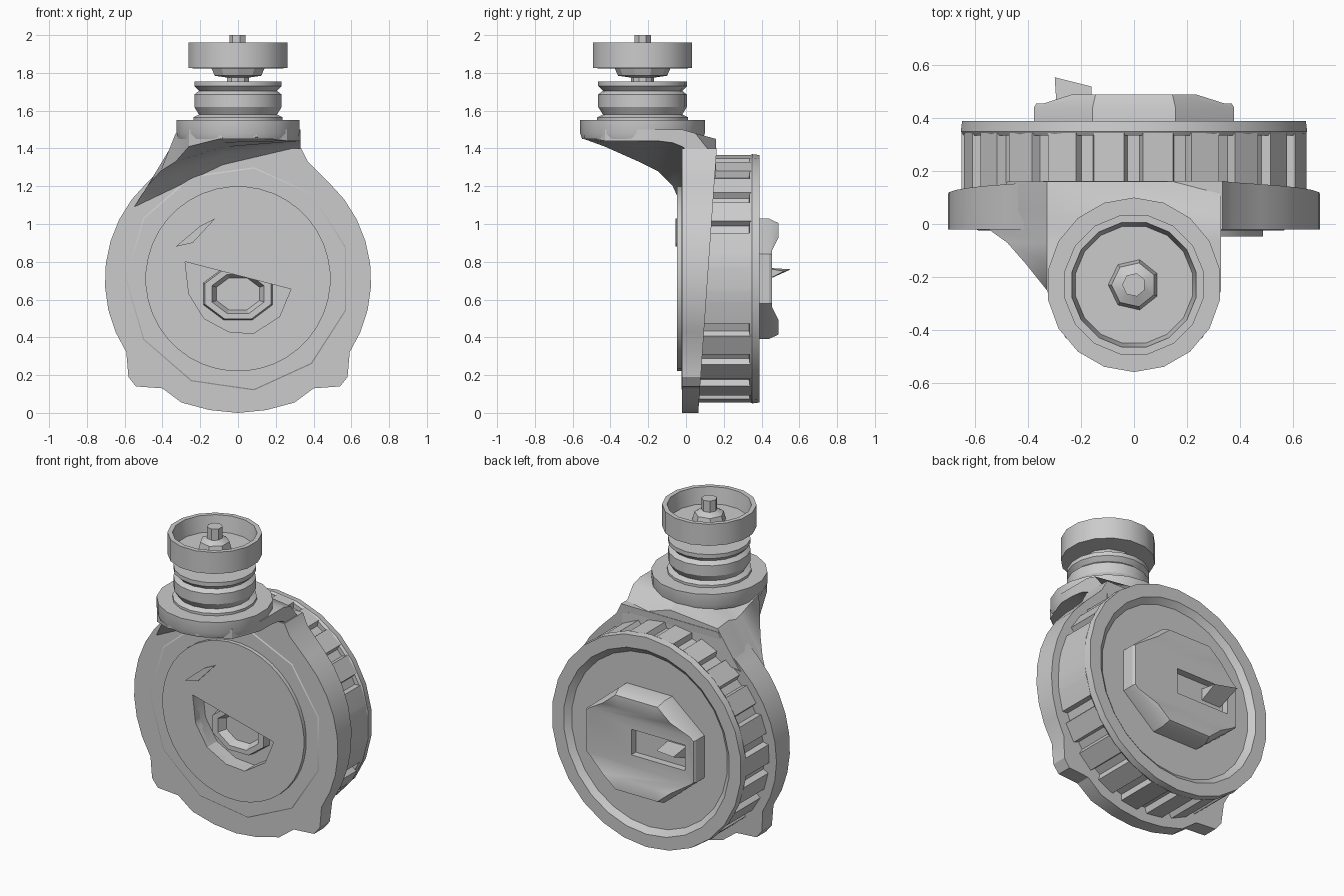
import bpy, bmesh, math

if "Cube" in bpy.data.objects:
    bpy.data.objects.remove(bpy.data.objects["Cube"])

grey = bpy.data.materials.new("light_grey")
grey.use_nodes = True
colour = (0.6, 0.6, 0.6, 1)
grey.diffuse_color = colour
for node in grey.node_tree.nodes:
    if node.type == 'BSDF_PRINCIPLED':
        node.inputs["Base Color"].default_value = colour

MID = 0.71      # height of the wheel axle
POST_Y = -0.23  # depth of the valve post
parts = []


def finish(name, bm):
    bmesh.ops.remove_doubles(bm, verts=bm.verts, dist=1e-5)
    bmesh.ops.recalc_face_normals(bm, faces=bm.faces)
    mesh = bpy.data.meshes.new(name)
    bm.to_mesh(mesh)
    bm.free()
    mesh.materials.append(grey)
    obj = bpy.data.objects.new(name, mesh)
    bpy.context.collection.objects.link(obj)
    parts.append(obj)
    return obj


def loft(name, rings, caps=True):
    """Skin matching rings of points, closing both ends."""
    bm = bmesh.new()
    rows = [[bm.verts.new(p) for p in ring] for ring in rings]
    n = len(rows[0])
    for a, b in zip(rows, rows[1:]):
        for i in range(n):
            j = (i + 1) % n
            bm.faces.new((a[i], a[j], b[j], b[i]))
    if caps:
        bm.faces.new(rows[0])
        bm.faces.new(rows[-1])
    return finish(name, bm)


def prism(name, outline, front, back):
    """Extrude an x-z outline along y; back may depend on height."""
    depth = back if callable(back) else (lambda z: back)
    return loft(name, [[(x, front, z) for x, z in outline],
                       [(x, depth(z), z) for x, z in outline]])


def lathe(name, profile, sides, axle=None, sz=1, closed=False):
    """Spin (radius, height) points about the post, or about an axle along y."""
    rings = []
    for r, h in profile + (profile[:1] if closed else []):
        ring = []
        for i in range(sides):
            a = math.tau * (i + 0.5) / sides
            u, v = max(r, 0.001) * math.cos(a), max(r, 0.001) * math.sin(a) * sz
            ring.append((u, POST_Y + v, h) if axle is None else (u, h, axle + v))
        rings.append(ring)
    return loft(name, rings, not closed)


def cut(targets, cutter):
    """Subtract the cutter from each target, then remove it."""
    for target in targets:
        mod = target.modifiers.new("cut", 'BOOLEAN')
        mod.operation = 'DIFFERENCE'
        mod.solver = 'EXACT'
        mod.object = cutter
        bpy.context.view_layer.objects.active = target
        bpy.ops.object.modifier_apply(modifier=mod.name)
    parts.remove(cutter)
    bpy.data.objects.remove(cutter)


# Body plate: round sides, two feet low down, shoulders towards the neck
arc = [(0.705 * math.cos(a), 0.705 + 0.705 * math.sin(a))
       for a in (math.radians(-33 + 10 * i) for i in range(9))]
half = [(0.15, 0.015), (0.3, 0.055), (0.4, 0.13), (0.54, 0.14), (0.58, 0.19)] + arc
half += [(0.37, 1.33), (0.335, 1.4)]
outline = [(0, 0)] + half + [(-x, z) for x, z in reversed(half)]
body = prism("body_plate", outline, -0.02, lambda z: 0.065 + 0.07 * z)

# Front cover on a thin many-sided surround
cover = lathe("front_cover", [(0, 0), (0.49, 0), (0.49, -0.048), (0, -0.048)], 40, MID)
lathe("cover_surround", [(0.6, -0.018), (0.59, -0.024), (0.48, -0.024), (0.48, -0.018)],
      11, MID, closed=True)

# Half-round window through the cover
window = [(-0.28, 0.8), (0.28, 0.655), (0.22, 0.51), (0.08, 0.42),
          (-0.05, 0.43), (-0.18, 0.5), (-0.26, 0.63)]
cut((body, cover), prism("window_cutter", window, -0.2, 0.05))
lathe("window_bushing", [(0.2, 0.055), (0.19, 0.0), (0.15, 0.0), (0.12, 0.055)],
      8, 0.63, sz=0.75, closed=True)
prism("cover_mark", [(-0.33, 0.88), (-0.24, 0.9), (-0.12, 1.03), (-0.2, 0.99)],
      -0.056, -0.047)

# Neck arm: y, left edge, left underside, half width, right underside, left and right top
stations = [(-0.54, -0.1, 1.45, 0.1, 1.46, 1.5, 1.5),
            (-0.43, -0.26, 1.41, 0.26, 1.44, 1.5, 1.5),
            (-0.25, -0.33, 1.33, 0.33, 1.44, 1.48, 1.5),
            (-0.15, -0.41, 1.28, 0.33, 1.44, 1.45, 1.5),
            (-0.07, -0.48, 1.2, 0.33, 1.43, 1.42, 1.5),
            (-0.02, -0.55, 1.09, 0.33, 1.41, 1.41, 1.5),
            (0.05, -0.55, 1.09, 0.33, 1.36, 1.43, 1.48),
            (0.16, -0.48, 1.2, 0.33, 1.25, 1.42, 1.34)]
loft("neck_arm", [[(left, y, low), (-0.08, y, 0.3 * low + 0.7 * right), (w, y, right),
                   (w, y, top), (0, y, max(top, 1.45)), (-w, y, left_top)]
                  for y, left, low, w, right, left_top, top in stations])

# Post: flange, threaded collar, stem and open cup
lathe("post_flange", [(0, 1.44), (0.32, 1.45), (0.33, 1.48), (0.33, 1.55), (0, 1.55)], 18)
lathe("threaded_collar", [(0, 1.53), (0.24, 1.54), (0.24, 1.565), (0.21, 1.58),
                          (0.235, 1.62), (0.235, 1.685), (0.21, 1.705),
                          (0.235, 1.73), (0.235, 1.755), (0, 1.755)], 18)
lathe("cup_stem", [(0, 1.7), (0.06, 1.7), (0.06, 1.775), (0.13, 1.785),
                   (0.15, 1.83), (0, 1.83)], 10)
lathe("cup", [(0, 1.82), (0.268, 1.825), (0.268, 1.96), (0.24, 1.96),
              (0.225, 1.86), (0, 1.86)], 16)
lathe("cup_pin", [(0, 1.85), (0.1, 1.85), (0.085, 1.91), (0.045, 1.93),
                  (0.045, 2.0), (0, 2.0)], 7)

# Fluted wheel, left plain where the block sits on its side
teeth = 22
gear = []
for i in range(teeth):
    for step, groove in ((0, 0), (0.62, 0), (0.68, 1), (0.94, 1)):
        a = math.tau * (i + step - 0.3) / teeth
        r = 0.62 if groove and math.cos(a) < 0.96 else 0.655
        gear.append((r * math.cos(a), MID + r * math.sin(a)))
prism("fluted_wheel", gear, 0.07, 0.345)
lathe("wheel_rim", [(0, 0.33), (0.65, 0.335), (0.66, 0.35), (0.655, 0.39),
                    (0.575, 0.39), (0.54, 0.36), (0, 0.36)], 26, MID)

# Rear knob: flattened octagon crossed by a sloping-sided channel with a slot
knob = lathe("rear_knob", [(0, 0.34), (0.41, 0.34), (0.41, 0.44), (0.38, 0.49), (0, 0.49)],
             8, MID, sz=0.84)
channel = [[(x, y, MID + z) for x, z in ((-0.5, -h), (0.5, -h), (0.5, h), (-0.5, h))]
           for y, h in ((0.455, 0.15), (0.5, 0.24))]
cut((knob,), loft("channel_cutter", channel))
slot = [(-0.31, 0.64), (0.06, 0.64), (0.06, 0.8), (-0.31, 0.8)]
cut((knob,), prism("slot_cutter", slot, 0.41, 0.6))

# Pointer standing in the slot
loft("slot_pointer", [[(-0.16, 0.4, z), (-0.29, 0.4, z), (-0.3, 0.555, 0.76),
                       (-0.16, 0.52, 0.75)] for z in (0.69, 0.77)])

# Smooth round sides, keep edges crisp
bpy.ops.object.select_all(action='DESELECT')
for obj in parts:
    obj.select_set(True)
bpy.context.view_layer.objects.active = parts[0]
bpy.ops.object.shade_smooth_by_angle(angle=math.radians(28))
